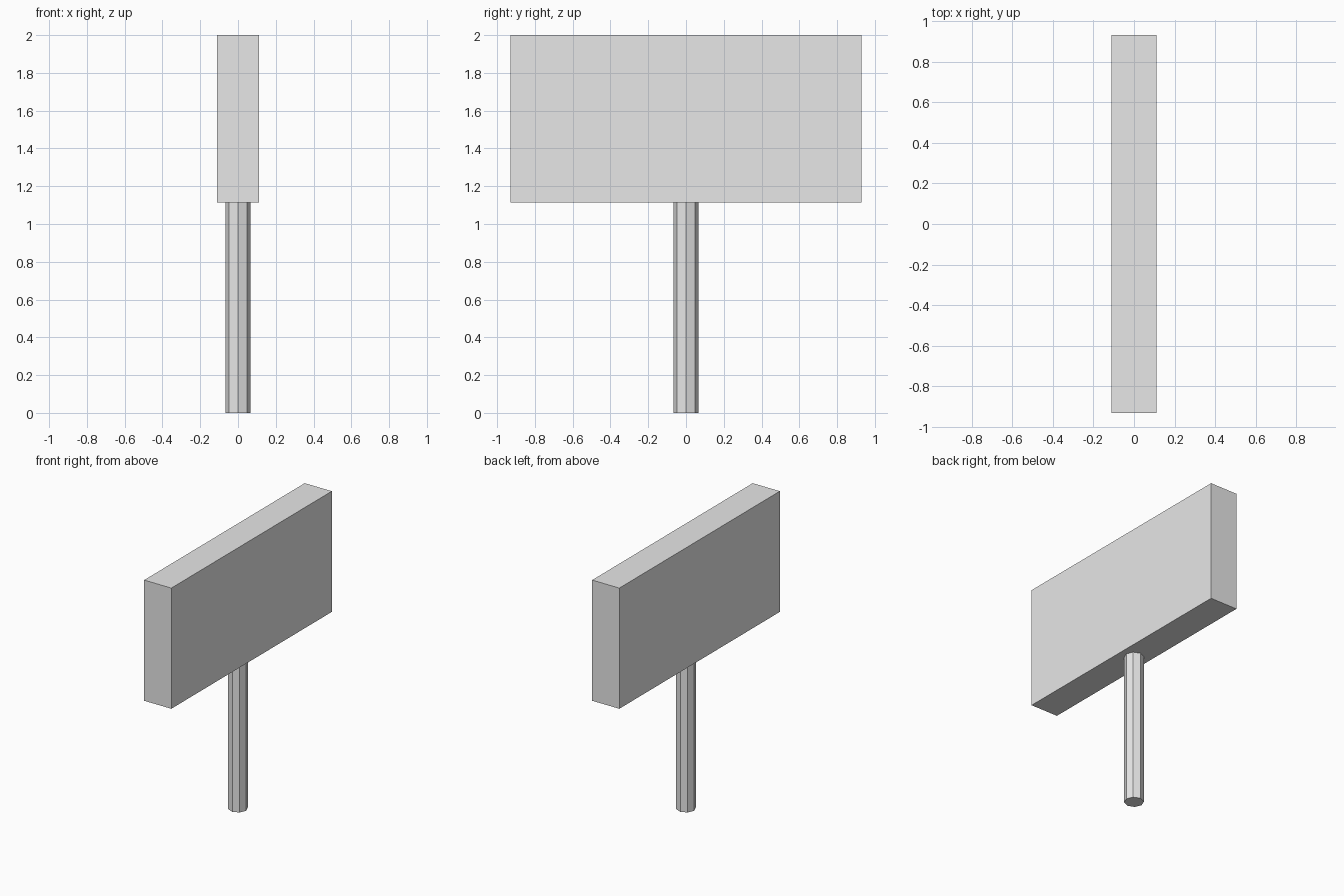
import bpy
import math

cube = bpy.data.objects.get("Cube")
if cube:
    bpy.data.objects.remove(cube, do_unlink=True)

# Single flat grey
GREY = (0.8, 0.8, 0.8, 1.0)
grey = bpy.data.materials.new("light_grey")
grey.use_nodes = True
grey.diffuse_color = GREY
grey.node_tree.nodes["Principled BSDF"].inputs["Base Color"].default_value = GREY

HEIGHT = 2.0
POST_HEIGHT = 1.115
POST_RADIUS = 0.066
PANEL_THICKNESS = 0.22
PANEL_WIDTH = 1.86


def finish(name):
    obj = bpy.context.object
    obj.name = name
    obj.data.materials.append(grey)
    bpy.ops.object.transform_apply(location=False, rotation=True, scale=True)


# Eight-sided post with corners on the axes
bpy.ops.mesh.primitive_cylinder_add(
    vertices=8, radius=POST_RADIUS, depth=POST_HEIGHT,
    location=(0, 0, POST_HEIGHT / 2))
finish("post")

# Wide flat panel resting on the post
panel_height = HEIGHT - POST_HEIGHT
bpy.ops.mesh.primitive_cube_add(
    size=1, location=(0, 0, POST_HEIGHT + panel_height / 2))
bpy.context.object.scale = (PANEL_THICKNESS, PANEL_WIDTH, panel_height)
finish("sign_panel")
